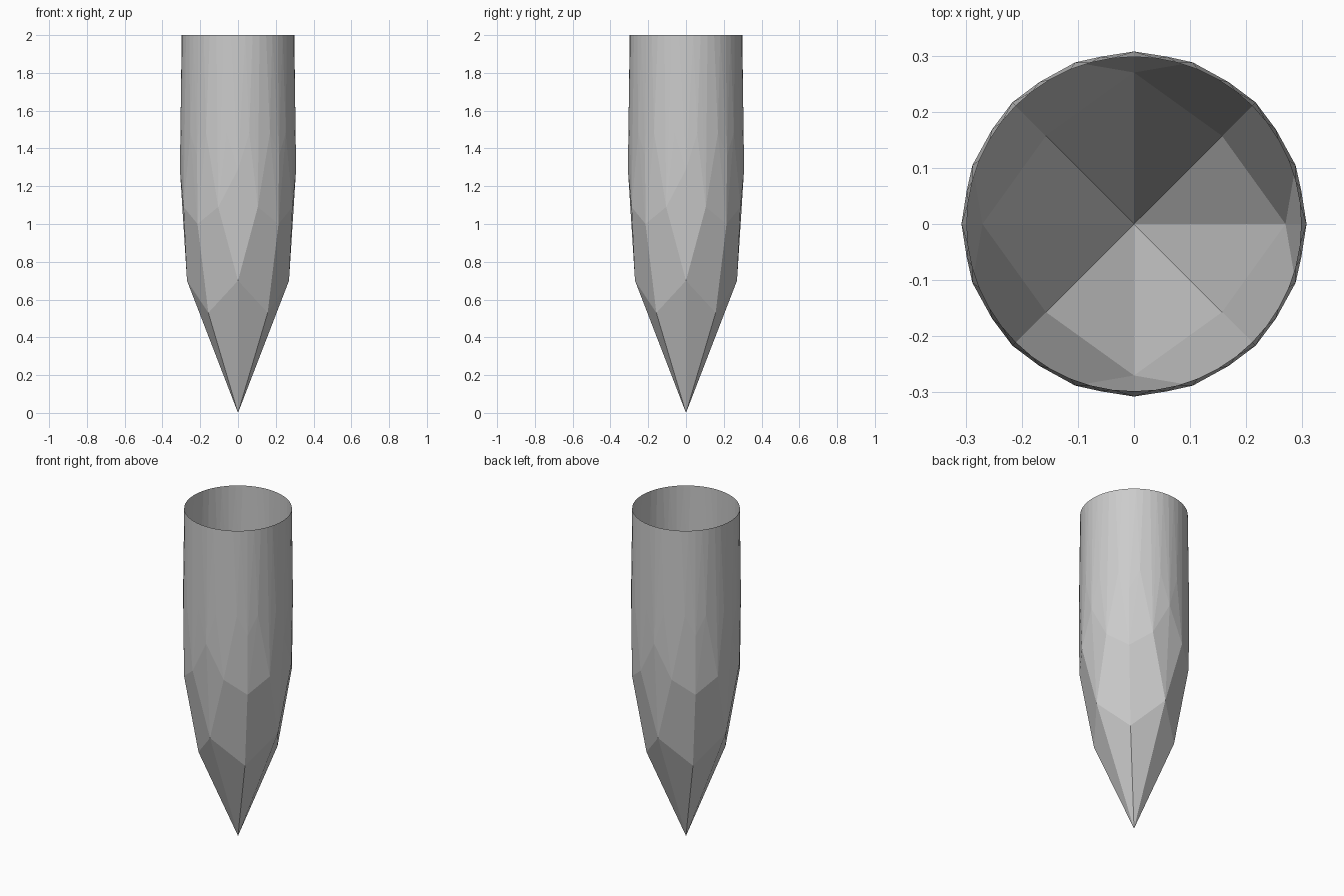
import bpy, bmesh, math

if "Cube" in bpy.data.objects:
    bpy.data.objects.remove(bpy.data.objects["Cube"])

# rings of facet corners: (sides, first angle in degrees, radius, height)
RINGS = [
    (4, 45, 0.222, 0.53),
    (4, 0, 0.270, 0.70),
    (4, 45, 0.303, 1.00),
    (4, 20, 0.3065, 1.09),
    (4, 70, 0.3065, 1.09),
    (4, 0, 0.3075, 1.29),
    (4, 45, 0.3065, 1.36),
    (16, 11.25, 0.304, 1.48),
    (48, 0, 0.298, 2.00),
]

# hewn spike: hull of tip and corner rings
bm = bmesh.new()
bm.verts.new((0, 0, 0))
for sides, start, r, z in RINGS:
    for i in range(sides):
        a = math.radians(start) + 2 * math.pi * i / sides
        bm.verts.new((r * math.cos(a), r * math.sin(a), z))
bmesh.ops.convex_hull(bm, input=bm.verts[:])
loose = [v for v in bm.verts if not v.link_faces]
bmesh.ops.delete(bm, geom=loose, context='VERTS')

# open the top
cap = [f for f in bm.faces if all(v.co.z > 1.99 for v in f.verts)]
bmesh.ops.delete(bm, geom=cap, context='FACES')

# merge almost coplanar triangles into clean facets
bmesh.ops.dissolve_limit(bm, angle_limit=math.radians(1.5),
                         verts=bm.verts[:], edges=bm.edges[:])
bmesh.ops.recalc_face_normals(bm, faces=bm.faces[:])

mesh = bpy.data.meshes.new("pointed_stake")
bm.to_mesh(mesh)
bm.free()
stake = bpy.data.objects.new("pointed_stake", mesh)
bpy.context.collection.objects.link(stake)
